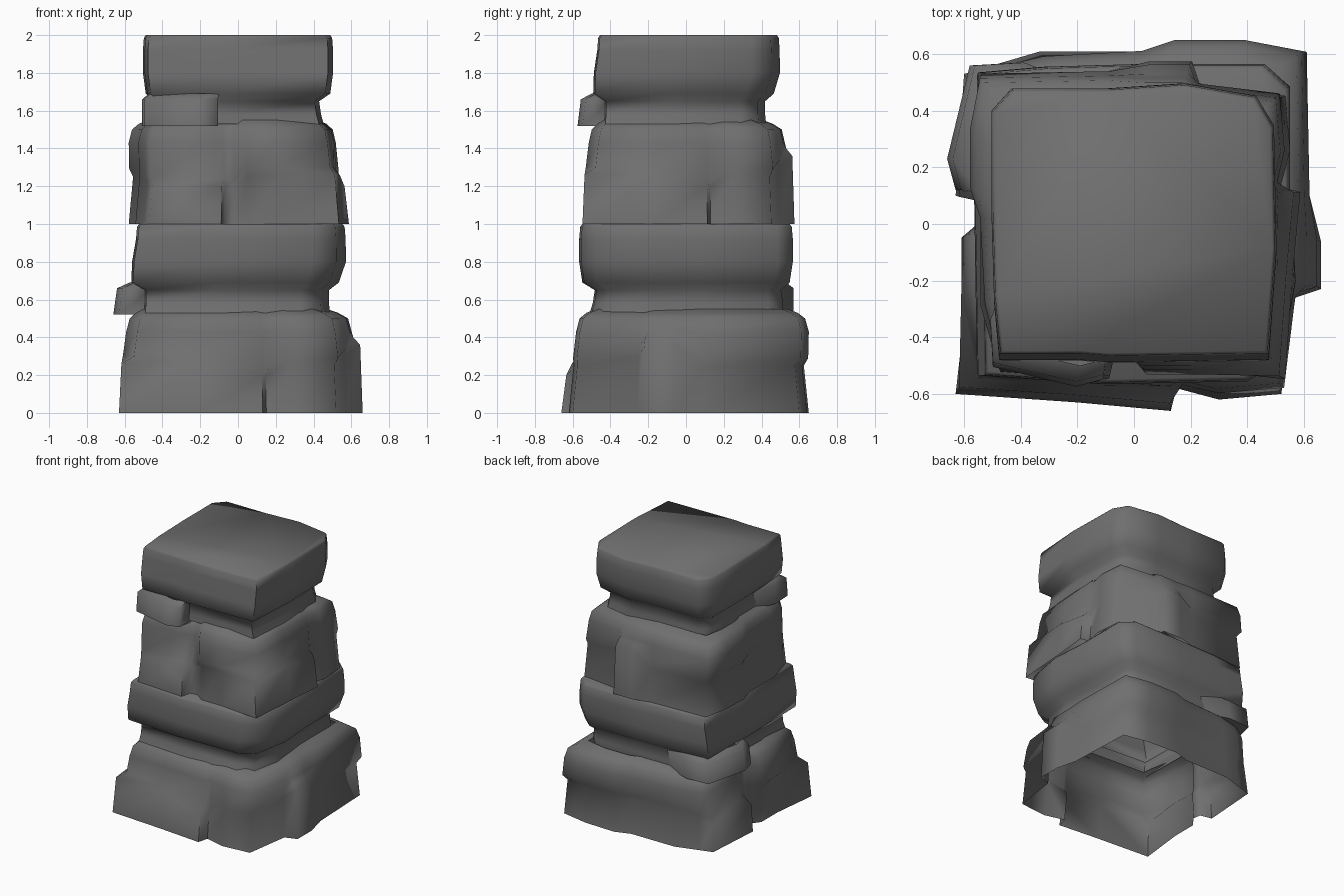
import bpy, bmesh, math
from mathutils import Matrix

cube = bpy.data.objects.get("Cube")
if cube:
    bpy.data.objects.remove(cube)

stone = bpy.data.materials.new("grey_stone")
stone.use_nodes = True
grey = (0.16, 0.16, 0.16, 1)
stone.diffuse_color = grey
stone.node_tree.nodes["Principled BSDF"].inputs["Base Color"].default_value = grey


def skin(name, rings, place, cap):
    """Join rings of points into a smooth sided shell."""
    bm = bmesh.new()
    loops = [[bm.verts.new(point) for point in ring] for ring in rings]
    for low, high in zip(loops, loops[1:]):
        for i in range(len(low)):
            bm.faces.new((low[i - 1], low[i], high[i], high[i - 1]))
    if cap:
        bm.faces.new(loops[-1])
    bm.transform(place)
    mesh = bpy.data.meshes.new(name)
    bm.to_mesh(mesh)
    bm.free()
    mesh.materials.append(stone)
    obj = bpy.data.objects.new(name, mesh)
    bpy.context.collection.objects.link(obj)
    bpy.ops.object.select_all(action="DESELECT")
    obj.select_set(True)
    bpy.context.view_layer.objects.active = obj
    bpy.ops.object.shade_smooth_by_angle(angle=math.radians(80))


def scaled(outline, levels):
    """Rings from an outline; each level is z, x scale, y scale, x shift, y shift."""
    return [[(x * sx + dx, y * sy + dy, z) for x, y in outline]
            for z, sx, sy, dx, dy in levels]


# Foot outline, anticlockwise from front left: foot x, y, ledge height, wall x, y
FOOT = [(-.63, -.6, .26, -.55, -.56), (-.2, -.63, .26, -.2, -.58), (.13, -.66, .2, .13, -.6),
        (.15, -.58, .2, .17, -.58), (.3, -.62, .25, .3, -.61), (.52, -.6, .25, .53, -.59),
        (.57, -.26, .3, .57, -.26), (.66, -.23, .36, .61, -.22), (.66, -.06, .36, .61, -.06),
        (.62, .1, .25, .62, .1), (.6, .6, .25, .61, .62), (.4, .64, .25, .4, .66),
        (.15, .65, .25, .15, .66), (.03, .61, .25, .03, .62), (-.33, .61, .25, -.33, .6),
        (-.5, .56, .22, -.5, .56), (-.6, .53, .2, -.57, .53), (-.63, .1, .2, -.55, .14),
        (-.54, .08, .2, -.53, .08), (-.53, .02, .2, -.53, .02), (-.59, -.06, .25, -.61, -.05),
        (-.59, -.25, .26, -.61, -.25)]
SLAB = [(-.53, -.53), (-.1, -.56), (.4, -.55), (.52, -.48), (.57, -.2), (.55, .1),
        (.55, .48), (.46, .56), (.05, .56), (-.3, .55), (-.53, .53), (-.53, .22), (-.54, .1)]
CHIP = [(-.63, .12), (-.47, .12), (-.45, .46), (-.15, .48), (-.4, .57), (-.58, .56), (-.66, .23)]


def stack(prefix, place):
    # Flared foot block with a broken ledge and an open underside
    wall = [(x, y) for _, _, _, x, y in FOOT]
    foot = [[(x, y, 0) for x, y, _, _, _ in FOOT],
            [(x * .98, y * .96, h) for x, y, h, _, _ in FOOT],
            [(x, y * .98, h + .04) for _, _, h, x, y in FOOT]]
    foot += scaled(wall, [(.43, .97, .97, 0, .01), (.5, .94, .94, 0, .01),
                          (.53, .87, .88, -.01, .01), (.55, .79, .8, -.02, .01)])
    skin(prefix + "_base", foot, place, False)
    # Thick upper block running down into a narrow waist
    skin(prefix + "_slab", scaled(SLAB, [
        (.53, .89, .91, -.02, 0), (.58, .88, .9, -.02, .01), (.65, .88, .88, -.02, .01),
        (.69, .99, .98, -.03, 0), (.8, 1.02, 1.01, -.01, 0), (.92, 1, 1.01, 0, 0),
        (.985, .99, 1, 0, 0), (1, .97, .98, 0, 0)]), place, True)
    # Broken piece wrapping the back corner of the waist
    skin(prefix + "_neck_chip", scaled(CHIP, [
        (.52, .8, .85, 0, 0), (.52, 1, 1, 0, 0), (.66, .97, 1, 0, 0),
        (.69, .87, .93, 0, 0)]), place, False)


# The upper stack is a slimmer copy given a quarter turn
stack("lower", Matrix.Identity(4))
stack("upper", Matrix.Translation((0, 0, 1)) @ Matrix.Rotation(math.pi / 2, 4, "Z")
      @ Matrix.Diagonal((.87, .89, 1, 1)))
